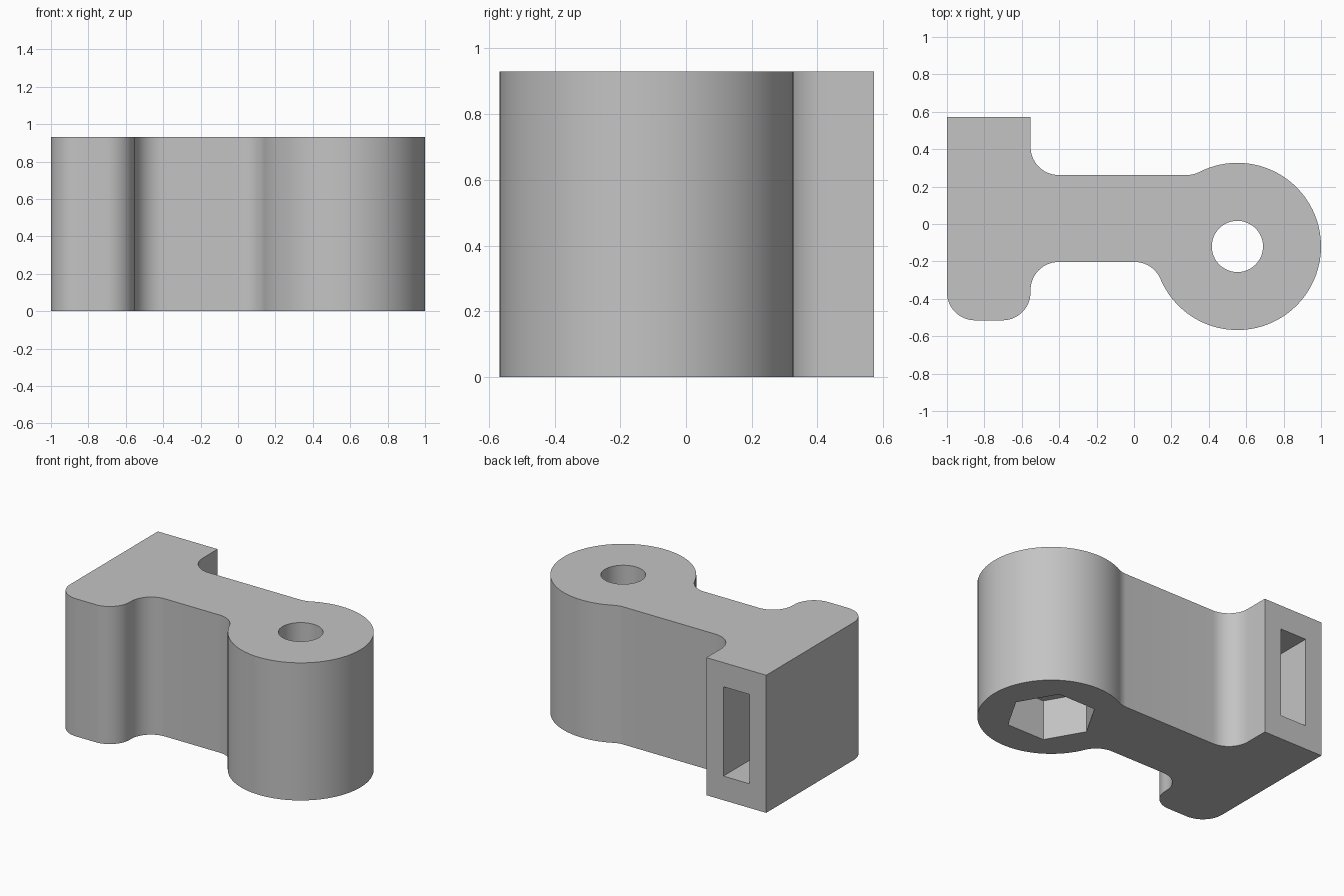
import bpy, bmesh, math

HEIGHT = 0.93
BOSS = (0.553, -0.12)
BOSS_R = 0.447
FILLET = 0.15

if "Cube" in bpy.data.objects:
    bpy.data.objects.remove(bpy.data.objects["Cube"], do_unlink=True)

grey = bpy.data.materials.new("light_grey")
grey.use_nodes = True
colour = (0.55, 0.55, 0.55, 1)
grey.diffuse_color = colour
grey.node_tree.nodes["Principled BSDF"].inputs["Base Color"].default_value = colour


def arc(centre, radius, start, end, steps=14):
    """Points along an arc, angles in degrees."""
    angles = [math.radians(start + (end - start) * i / steps) for i in range(steps + 1)]
    return [(centre[0] + radius * math.cos(a), centre[1] + radius * math.sin(a)) for a in angles]


def prism(name, outline, bottom, top):
    """Extrude a flat outline between two heights."""
    bm = bmesh.new()
    face = bm.faces.new([bm.verts.new((x, y, bottom)) for x, y in outline])
    ext = bmesh.ops.extrude_face_region(bm, geom=[face], use_keep_orig=True)
    moved = [v for v in ext["geom"] if isinstance(v, bmesh.types.BMVert)]
    bmesh.ops.translate(bm, verts=moved, vec=(0, 0, top - bottom))
    bmesh.ops.recalc_face_normals(bm, faces=bm.faces)
    mesh = bpy.data.meshes.new(name)
    bm.to_mesh(mesh)
    bm.free()
    mesh.materials.append(grey)
    obj = bpy.data.objects.new(name, mesh)
    bpy.context.collection.objects.link(obj)
    return obj


def boss_fillet(y_edge, side):
    """Centre of the fillet joining an arm edge to the boss, and its angle seen from the boss."""
    cy = y_edge + side * FILLET
    dy = cy - BOSS[1]
    dx = -math.sqrt((BOSS_R + FILLET) ** 2 - dy ** 2)
    return (BOSS[0] + dx, cy), math.degrees(math.atan2(dy, dx))


# Outline: mounting plate, arm and round boss, joined by fillets
left, right, back, front = -1.0, -0.553, 0.572, -0.515
arm_back, arm_front = 0.262, -0.203
low_c, low_a = boss_fillet(arm_front, -1)
top_c, top_a = boss_fillet(arm_back, 1)
r = FILLET

outline = [(right, back), (left, back)]
outline += arc((left + r, front + r), r, 180, 270)
outline += arc((right - r, front + r), r, 270, 360)
outline += arc((right + r, arm_front - r), r, 180, 90)
outline += arc(low_c, r, 90, low_a + 180)
outline += arc(BOSS, BOSS_R, low_a, top_a, 72)[1:]
outline += arc(top_c, r, top_a - 180, -90, 6)[1:]
outline += arc((right + r, arm_back + r), r, 270, 180)
body = prism("clamp_body", outline, 0, HEIGHT)

# Cutters: bolt hole, hexagonal nut pocket underneath, slot in the back of the plate
cutters = [
    prism("bolt_hole_cutter", arc(BOSS, 0.137, 0, 360, 48)[:-1], -0.1, HEIGHT + 0.1),
    prism("nut_pocket_cutter", arc(BOSS, 0.278, 0, 360, 6)[:-1], -0.1, 0.27),
    prism("slot_cutter", [(-0.876, -0.2), (-0.68, -0.2), (-0.68, 0.7), (-0.876, 0.7)], 0.163, 0.767),
]

bpy.ops.object.select_all(action="DESELECT")
body.select_set(True)
bpy.context.view_layer.objects.active = body
for cutter in cutters:
    cutter.hide_render = True
    mod = body.modifiers.new(cutter.name, "BOOLEAN")
    mod.operation = "DIFFERENCE"
    mod.solver = "EXACT"
    mod.object = cutter
    bpy.ops.object.modifier_apply(modifier=mod.name)
    bpy.data.objects.remove(cutter, do_unlink=True)

bpy.ops.object.shade_smooth_by_angle(angle=math.radians(30))
